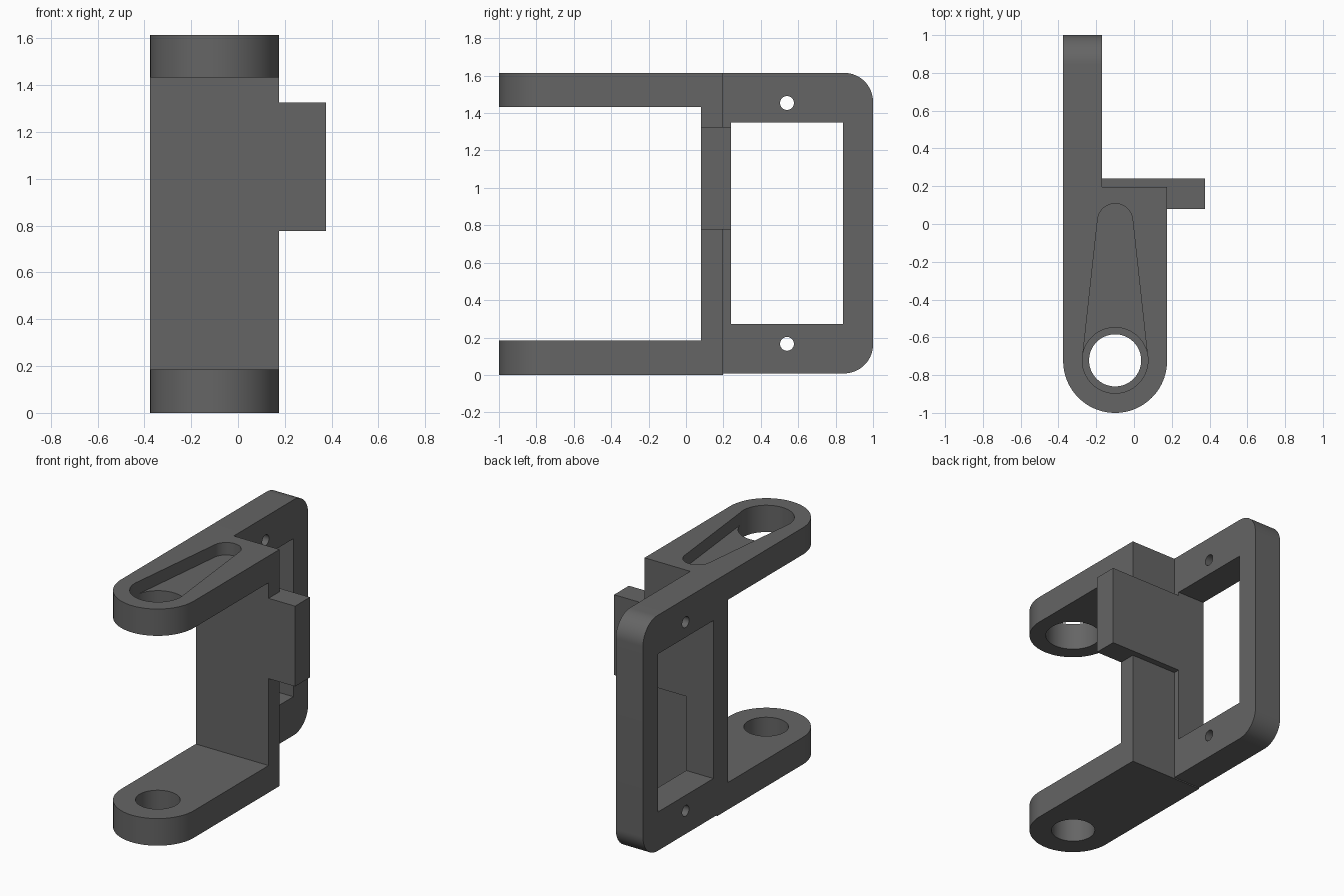
import bpy, bmesh
from math import sin, cos, pi, radians, asin
from mathutils import Vector

if "Cube" in bpy.data.objects:
    bpy.data.objects.remove(bpy.data.objects["Cube"])

CX, CY = -0.1, -0.722          # pivot axis of the two arms
X0, X1 = -0.375, 0.175         # width of the yoke
TOP = 1.615


def arc(cx, cy, r, a0, a1, n):
    return [(cx + r * cos(a0 + (a1 - a0) * i / n),
             cy + r * sin(a0 + (a1 - a0) * i / n)) for i in range(n + 1)]


def circle(cx, cy, r, n=64):
    return arc(cx, cy, r, 0, 2 * pi, n)[:-1]


def rect(a0, b0, a1, b1):
    return [(a0, b0), (a1, b0), (a1, b1), (a0, b1)]


def prism(name, outline, lo, hi, axis='z'):
    """Extrude a 2D outline: xy along z, or yz along x."""
    bm = bmesh.new()
    place = (lambda p: (p[0], p[1], lo)) if axis == 'z' else (lambda p: (lo, p[0], p[1]))
    face = bm.faces.new([bm.verts.new(place(p)) for p in outline])
    ext = bmesh.ops.extrude_face_region(bm, geom=[face])
    step = Vector((0, 0, hi - lo)) if axis == 'z' else Vector((hi - lo, 0, 0))
    bmesh.ops.translate(bm, vec=step, verts=[v for v in ext['geom'] if isinstance(v, bmesh.types.BMVert)])
    bmesh.ops.recalc_face_normals(bm, faces=bm.faces)
    mesh = bpy.data.meshes.new(name)
    bm.to_mesh(mesh)
    bm.free()
    ob = bpy.data.objects.new(name, mesh)
    bpy.context.collection.objects.link(ob)
    return ob


def combine(body, other, operation):
    mod = body.modifiers.new(operation.title(), 'BOOLEAN')
    mod.operation, mod.solver, mod.object = operation, 'EXACT', other
    bpy.context.view_layer.objects.active = body
    bpy.ops.object.modifier_apply(modifier=mod.name)
    bpy.data.objects.remove(other)


# Yoke: C-shaped side profile trimmed to rounded arm ends
yoke = [(-1.1, 0), (0.197, 0), (0.197, TOP), (-1.1, TOP),
        (-1.1, 1.432), (0.08, 1.432), (0.08, 0.185), (-1.1, 0.185)]
body = prism("servo_bracket", yoke, X0, X1, 'x')
stadium = arc(CX, -0.725, 0.275, pi, 2 * pi, 48) + [(X1, 0.4), (X0, 0.4)]
combine(body, prism("arm_trim", stadium, -0.2, 1.9), 'INTERSECT')

# Mounting frame with two rounded corners, and the side tab
R = 0.155
plate = ([(0.1, TOP), (0.1, 0.008)] + arc(1 - R, 0.008 + R, R, -pi / 2, 0, 16)
         + arc(1 - R, TOP - R, R, 0, pi / 2, 16))
combine(body, prism("frame_plate", plate, X0, -0.17, 'x'), 'UNION')
combine(body, prism("side_tab", rect(0.08, 0.778, 0.24, 1.326), -0.25, 0.375, 'x'), 'UNION')

# Frame window and screw holes
combine(body, prism("window_cut", rect(0.24, 0.272, 0.84, 1.35), -0.5, 0.5, 'x'), 'DIFFERENCE')
for z in (0.166, 1.454):
    combine(body, prism("screw_cut", circle(0.54, z, 0.037, 32), -0.5, 0, 'x'), 'DIFFERENCE')

# Pivot holes and tapered recess in the top arm
combine(body, prism("lower_pivot_cut", circle(CX, CY, 0.138), -0.1, 0.4), 'DIFFERENCE')
combine(body, prism("upper_pivot_cut", circle(CX, CY, 0.174), 1.2, 1.8), 'DIFFERENCE')
r1, r2, y2 = 0.173, 0.093, 0.015
t = asin((r1 - r2) / (y2 - CY))
horn = arc(CX, y2, r2, t, pi - t, 24) + arc(CX, CY, r1, pi - t, 2 * pi + t, 48)
combine(body, prism("horn_recess_cut", horn, TOP - 0.085, 1.8), 'DIFFERENCE')

# Dark plastic finish
dark = bpy.data.materials.new("dark_plastic")
dark.diffuse_color = (0.13, 0.13, 0.13, 1)
dark.use_nodes = True
dark.node_tree.nodes["Principled BSDF"].inputs["Base Color"].default_value = dark.diffuse_color
body.data.materials.clear()
body.data.materials.append(dark)
for poly in body.data.polygons:
    poly.material_index = 0

bpy.context.view_layer.objects.active = body
body.select_set(True)
bpy.ops.object.shade_smooth_by_angle(angle=radians(30))
